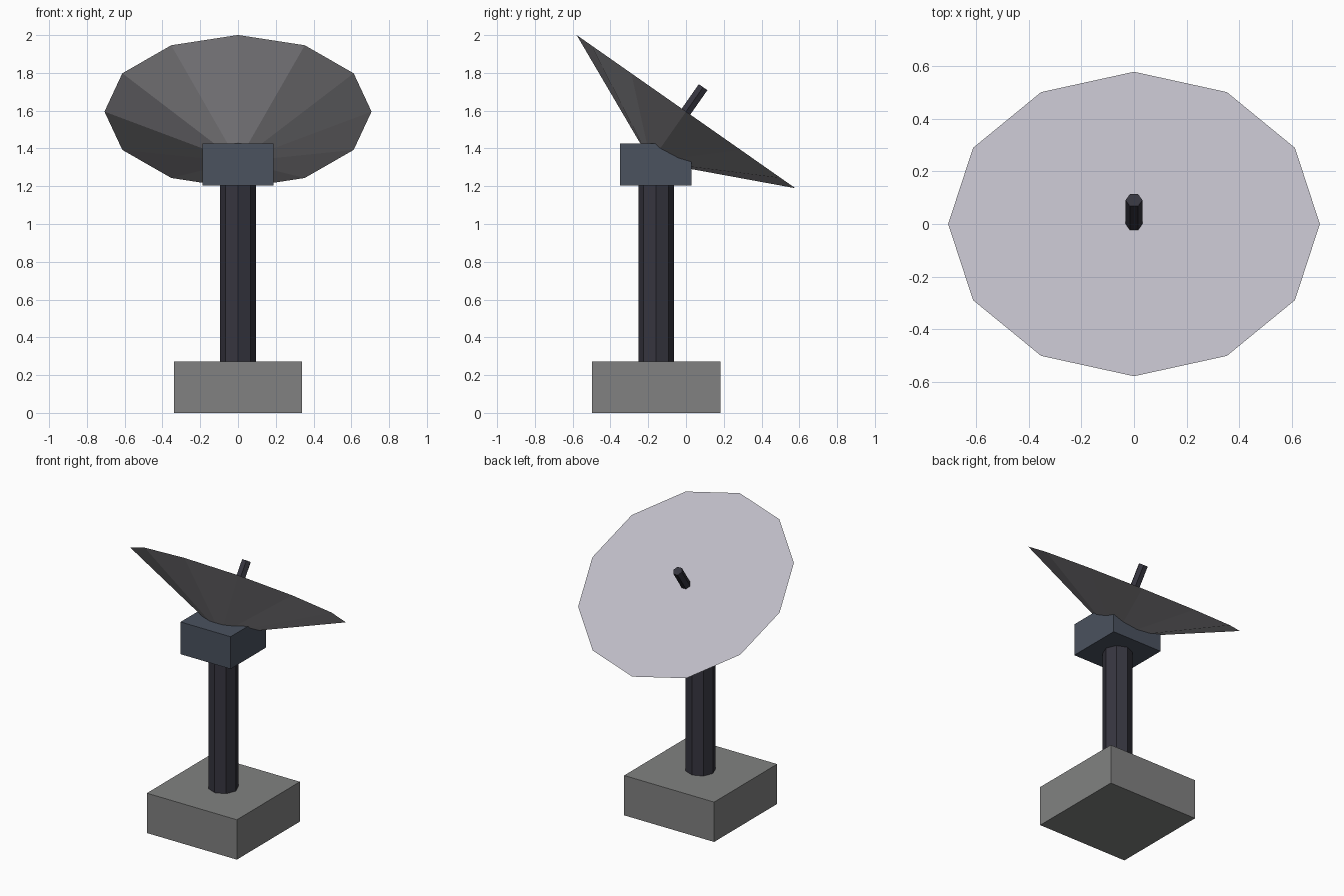
import bpy, bmesh, math
from mathutils import Matrix, Vector

if "Cube" in bpy.data.objects:
    bpy.data.objects.remove(bpy.data.objects["Cube"])


def material(name, rgb):
    m = bpy.data.materials.new(name)
    m.diffuse_color = (*rgb, 1.0)
    m.use_nodes = True
    m.node_tree.nodes["Principled BSDF"].inputs["Base Color"].default_value = m.diffuse_color
    return m


CONCRETE = material("concrete_grey", (0.22, 0.222, 0.22))
DARK = material("dark_metal", (0.037, 0.036, 0.05))
BLUE = material("slate_blue", (0.069, 0.084, 0.114))
SHELL = material("shell_grey", (0.40, 0.39, 0.415))
FACE = material("pale_lilac", (0.51, 0.50, 0.56))


def finish(name, bm, mats):
    bmesh.ops.recalc_face_normals(bm, faces=bm.faces)
    me = bpy.data.meshes.new(name)
    bm.to_mesh(me)
    bm.free()
    for m in mats:
        me.materials.append(m)
    ob = bpy.data.objects.new(name, me)
    bpy.context.collection.objects.link(ob)
    return ob


def box(name, centre, size, mat):
    bm = bmesh.new()
    bmesh.ops.create_cube(bm, size=1, matrix=Matrix.Translation(centre) @ Matrix.Diagonal((*size, 1)))
    return finish(name, bm, [mat])


def frustum(name, sides, low, high, mats, matrix):
    """Capped prism or cone between (radius, z) rings; last material goes on the top cap."""
    bm = bmesh.new()
    rings = []
    for r, z in (low, high):
        angles = [2 * math.pi * i / sides for i in range(sides)]
        rings.append([bm.verts.new(matrix @ Vector((r * math.cos(a), r * math.sin(a), z))) for a in angles])
    for i in range(sides):
        j = (i + 1) % sides
        bm.faces.new((rings[0][i], rings[0][j], rings[1][j], rings[1][i]))
    bm.faces.new(rings[0][::-1])
    top = bm.faces.new(rings[1])
    top.material_index = len(mats) - 1
    return finish(name, bm, mats)


MAST_Y = -0.158

# Base block, mast and mounting head
box("base_block", (0, MAST_Y, 0.136), (0.68, 0.68, 0.272), CONCRETE)
frustum("mast", 8, (0.094, 0.27), (0.094, 1.21), [DARK], Matrix.Translation((0, MAST_Y, 0)))
box("mount_head", (0, MAST_Y - 0.002, 1.315), (0.378, 0.38, 0.22), BLUE)

# Tilted dish with a flat pale face, and the feed rod on its axis
tilt = Matrix.Translation((0, 0, 1.595)) @ Matrix.Rotation(math.radians(-35), 4, "X")
frustum("dish", 12, (0.106, -0.275), (0.707, 0), [SHELL, FACE], tilt)
frustum("feed_rod", 6, (0.032, -0.02), (0.032, 0.158), [DARK], tilt)
